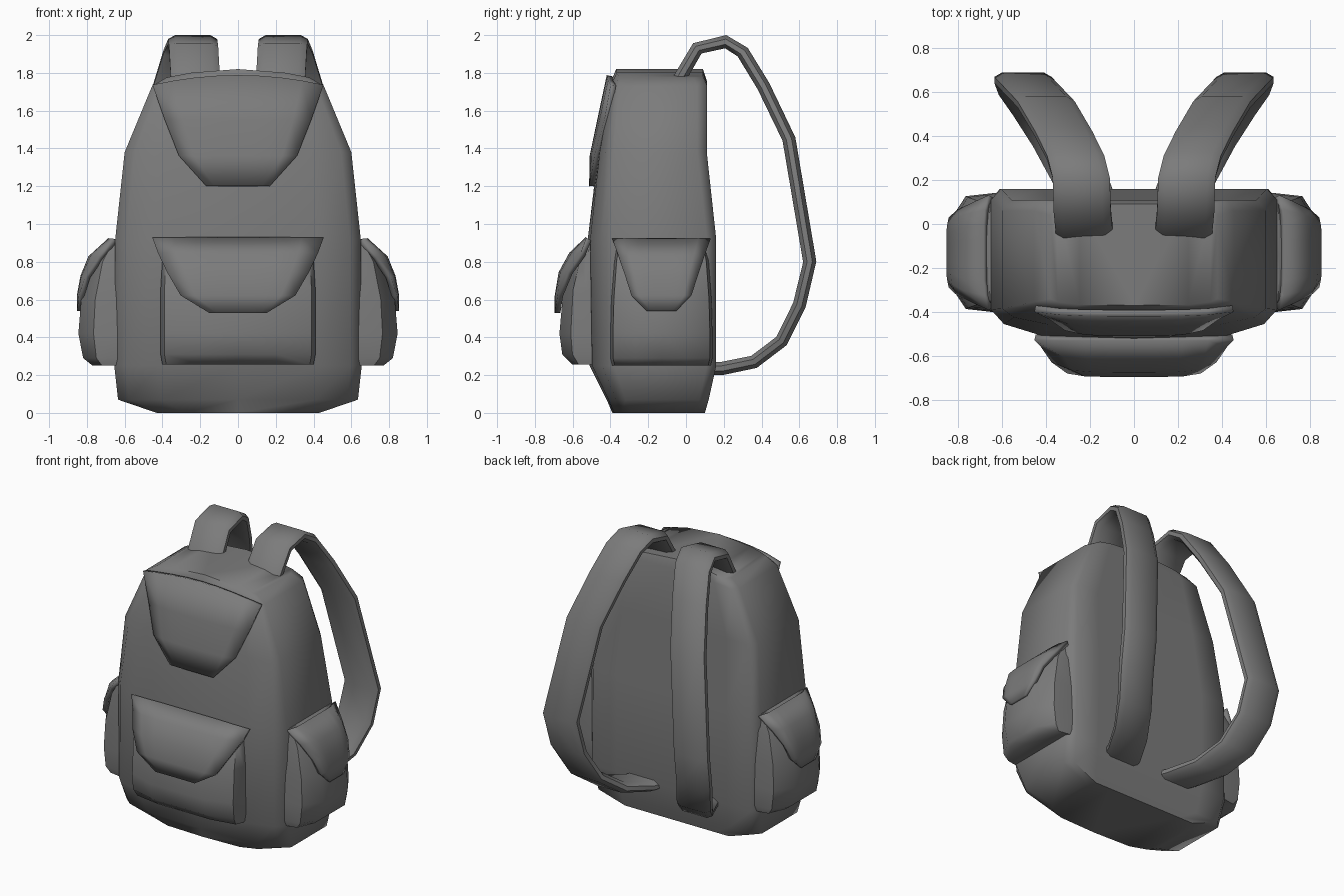
import bpy, bmesh, math
from mathutils import Vector

if "Cube" in bpy.data.objects:
    bpy.data.objects.remove(bpy.data.objects["Cube"], do_unlink=True)

GREY = (0.2, 0.2, 0.2, 1)
fabric = bpy.data.materials.new("grey fabric")
fabric.use_nodes = True
fabric.diffuse_color = GREY
bsdf = fabric.node_tree.nodes["Principled BSDF"]
bsdf.inputs["Base Color"].default_value = GREY
bsdf.inputs["Roughness"].default_value = 0.8


def finish(name, bm, angle=50):
    bmesh.ops.recalc_face_normals(bm, faces=bm.faces)
    mesh = bpy.data.meshes.new(name)
    bm.to_mesh(mesh)
    bm.free()
    mesh.materials.append(fabric)
    obj = bpy.data.objects.new(name, mesh)
    bpy.context.collection.objects.link(obj)
    bpy.ops.object.select_all(action='DESELECT')
    obj.select_set(True)
    bpy.context.view_layer.objects.active = obj
    bpy.ops.object.shade_smooth_by_angle(angle=math.radians(angle))
    return obj


def skin(bm, rows, closed):
    """Join rows of points with quads and return the vertex rows."""
    vs = [[bm.verts.new(p) for p in row] for row in rows]
    n = len(vs[0])
    for a, b in zip(vs, vs[1:]):
        for i in range(n if closed else n - 1):
            j = (i + 1) % n
            bm.faces.new((a[i], a[j], b[j], b[i]))
    return vs


# Where each pocket or flap sits: across, outward, up -> x, y, z
def front(u, d, z):
    return (u, -d, z)


def left(u, d, z):
    return (d, u - 0.13, z)


def right(u, d, z):
    return (-d, u - 0.13, z)


# Main bag: height, half width, front, back, corner size, crown
def body_ring(z, w, f, b, r, crown):
    half = [(0, f), (.65, f + .1 * r), (.91, f + .5 * r), (1, f + r),
            (1, b - .05), (.93, b), (.65, b), (0, b)]
    pts = half + [(-x, y) for x, y in half[-2:0:-1]]
    return [(x * w, y, z + crown * (1 - x * x)) for x, y in pts]


bm = bmesh.new()
rings = skin(bm, [body_ring(*r) for r in (
    (0, .43, -.39, .10, .10, 0),
    (.07, .635, -.42, .12, .10, 0),
    (.25, .655, -.51, .16, .13, 0),
    (.92, .65, -.52, .16, .13, 0),
    (1.38, .60, -.465, .11, .08, 0),
    (1.73, .455, -.395, .11, .04, .03),
    (1.775, .38, -.37, .09, .03, .045))], True)
for ring in (rings[0], rings[-1]):
    for k in range(3):
        for s in (1, -1):
            ids = (s * k, s * (k + 1), s * (6 - k), s * (7 - k))
            bm.faces.new([ring[i % 14] for i in ids])
finish("bag_body", bm, 60)


# Bulging pockets: rows of height, half width, outward reach
def pocket(name, place, base, edge, rows):
    bm = bmesh.new()
    loops = []
    for z, w, d in rows:
        half = [(w, base), (w, edge), (.95 * w, edge + .6 * (d - edge)), (.5 * w, d)]
        pts = half + [(0, d)] + [(-u, v) for u, v in reversed(half)]
        loops.append([place(u, v, z) for u, v in pts])
    vs = skin(bm, loops, True)
    bm.faces.new(vs[0])
    bm.faces.new(vs[-1])
    finish(name, bm)


# Curved flaps that bend back towards their side edges
def flap(name, place, edge, power, rows, crown=0):
    bm = bmesh.new()
    top_w = rows[0][1]
    grid = []
    for i, (z, w, d) in enumerate(rows):
        row = []
        for k in range(-4, 5):
            u = w * k / 4
            out = d - (d - edge) * abs(u / top_w) ** power
            lift = crown * (1 - (k / 4) ** 2) if i == 0 else 0
            row.append(place(u, out, z + lift))
        grid.append(row)
    skin(bm, grid, False)
    obj = finish(name, bm)
    mod = obj.modifiers.new("thickness", 'SOLIDIFY')
    mod.thickness = 0.03
    mod.offset = 0


pocket("front_pocket", front, .45, .52, (
    (.255, .40, .60), (.31, .41, .655), (.42, .41, .67),
    (.65, .41, .65), (.82, .40, .585), (.91, .39, .51)))
flap("front_pocket_flap", front, .515, 6, (
    (.92, .45, .52), (.84, .42, .605), (.74, .37, .66),
    (.62, .30, .68), (.53, .15, .68)))
flap("top_flap", front, .385, 4, (
    (1.735, .45, .405), (1.55, .385, .455), (1.36, .31, .495),
    (1.2, .165, .498)), .05)

for side, place in (("left", left), ("right", right)):
    pocket(side + "_pocket", place, .58, .645, (
        (.25, .26, .77), (.29, .27, .82), (.42, .27, .845),
        (.6, .265, .83), (.8, .25, .765), (.92, .23, .66)))
    flap(side + "_pocket_flap", place, .65, 6, (
        (.915, .255, .675), (.82, .22, .78), (.72, .185, .82),
        (.62, .155, .838), (.54, .075, .838)))

# Shoulder straps: flat padded bands along a bowed path
PATH = [Vector(p) for p in (
    (.225, -.04, 1.76), (.235, .06, 1.93), (.24, .21, 1.965), (.265, .30, 1.91),
    (.32, .41, 1.73), (.40, .545, 1.45), (.505, .655, .8), (.485, .60, .57),
    (.42, .505, .38), (.33, .36, .27), (.24, .19, .235), (.21, .11, .235))]


def strap(name, s):
    bm = bmesh.new()
    loops = []
    half = ((.5, -.2), (.5, .2), (.36, .5), (-.36, .5))
    section = half + tuple((-a, -b) for a, b in half)
    for i, p in enumerate(PATH):
        t = PATH[min(i + 1, len(PATH) - 1)] - PATH[max(i - 1, 0)]
        normal = Vector((0, -t.z, t.y)).normalized()
        loop = [p + Vector((a * .26, 0, 0)) + normal * b * .07 for a, b in section]
        loops.append([(s * v.x, v.y, v.z) for v in loop])
    vs = skin(bm, loops, True)
    bm.faces.new(vs[0])
    bm.faces.new(vs[-1])
    finish(name, bm)


strap("left_strap", 1)
strap("right_strap", -1)
